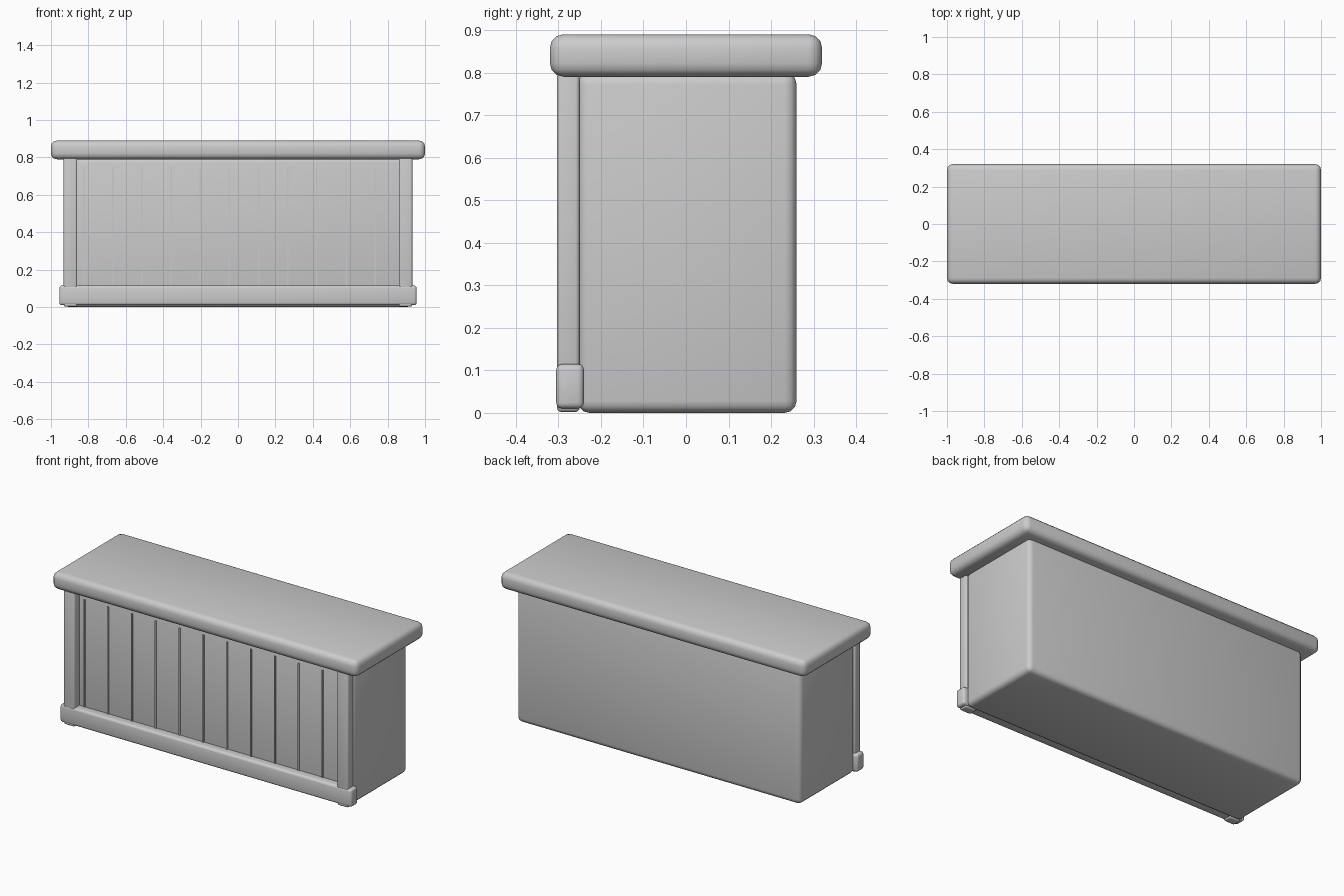
import bpy

cube = bpy.data.objects.get("Cube")
if cube:
    bpy.data.objects.remove(cube, do_unlink=True)

grey = bpy.data.materials.new("plain grey")
grey.use_nodes = True
colour = (0.6, 0.6, 0.6, 1)
grey.diffuse_color = colour
grey.node_tree.nodes["Principled BSDF"].inputs["Base Color"].default_value = colour


def box(name, x, y, z, bevel=0.0, segments=3):
    """Rounded box from (min, max) ranges on each axis."""
    ranges = (x, y, z)
    bpy.ops.mesh.primitive_cube_add(size=1, location=[(a + b) / 2 for a, b in ranges])
    ob = bpy.context.object
    ob.name = name
    ob.scale = [b - a for a, b in ranges]
    bpy.ops.object.transform_apply(location=False, rotation=False, scale=True)
    ob.data.materials.append(grey)
    if bevel:
        mod = ob.modifiers.new("rounded edges", "BEVEL")
        mod.width = bevel
        mod.segments = segments
        bpy.ops.object.shade_smooth()
    return ob


# Cabinet body and counter top
box("counter_body", (-0.93, 0.93), (-0.255, 0.26), (0, 0.8), 0.028)
box("counter_top", (-1, 1), (-0.32, 0.32), (0.79, 0.89), 0.032)

# Skirting board along the front
box("front_skirting", (-0.955, 0.955), (-0.305, -0.24), (0.01, 0.115), 0.014)

# Corner posts
for side, sign in (("right", -1), ("left", 1)):
    x = sorted((sign * 0.86, sign * 0.932))
    box("front_post_" + side, x, (-0.303, -0.25), (0.002, 0.8), 0.01)

# Thin battens between the front boards
for i in range(11):
    x = -0.826 + 0.156 * i
    box(f"front_batten_{i + 1}", (x - 0.004, x + 0.004), (-0.262, -0.25), (0.1, 0.75))
